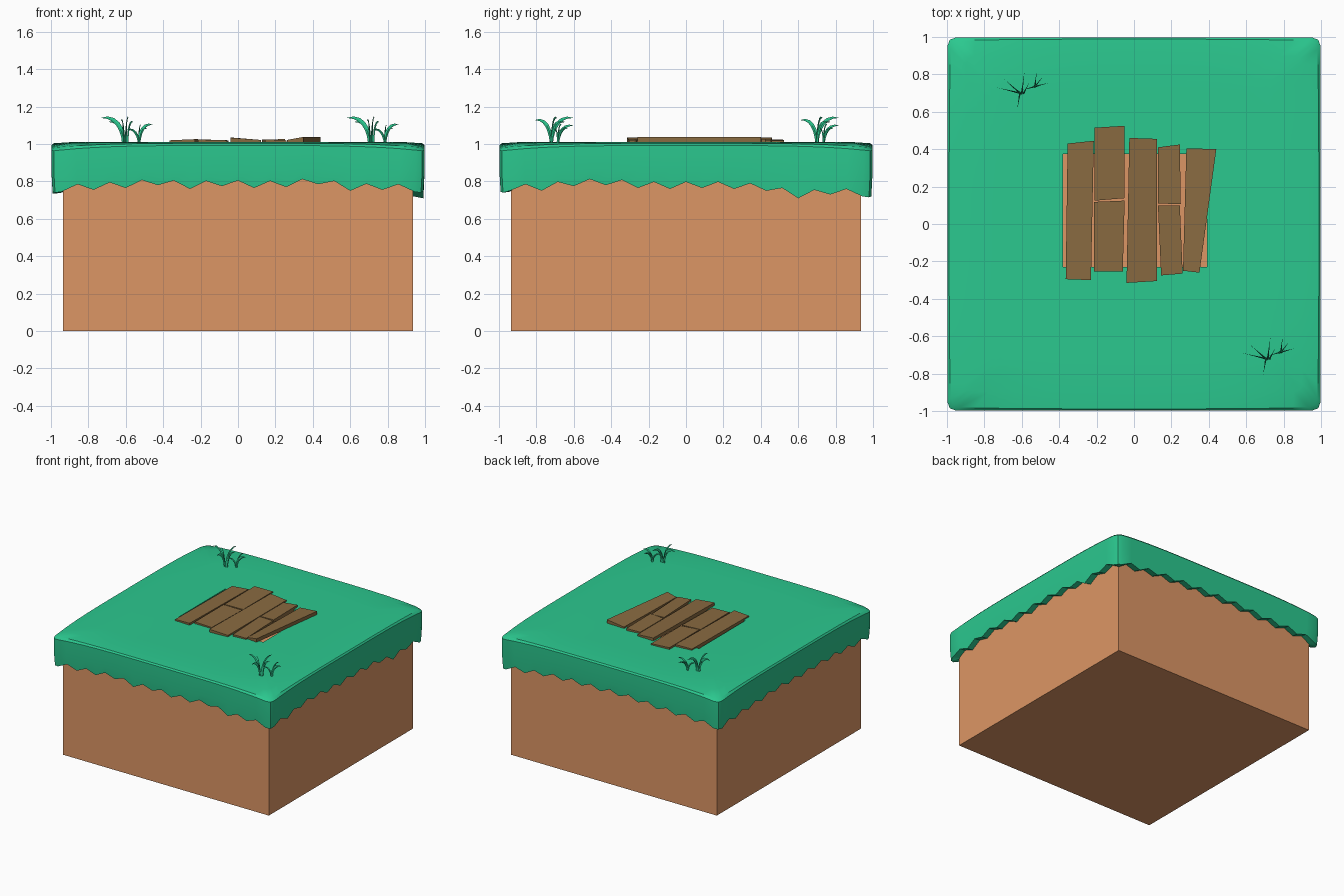
import bpy, bmesh, math
from mathutils import Vector

if "Cube" in bpy.data.objects:
    bpy.data.objects.remove(bpy.data.objects["Cube"])


def material(name, rgb):
    m = bpy.data.materials.new(name)
    m.diffuse_color = (*rgb, 1)
    m.use_nodes = True
    m.node_tree.nodes["Principled BSDF"].inputs["Base Color"].default_value = m.diffuse_color
    return m


GREEN = material("grass", (0.024, 0.58, 0.275))
EARTH = material("dirt", (0.72, 0.305, 0.13))
WOOD = material("wood", (0.25, 0.145, 0.052))


def finish(bm, name, mat, smooth=None):
    bmesh.ops.recalc_face_normals(bm, faces=bm.faces[:])
    me = bpy.data.meshes.new(name)
    bm.to_mesh(me)
    bm.free()
    me.materials.append(mat)
    if smooth:
        me.shade_smooth()
        me.set_sharp_from_angle(angle=math.radians(smooth))
    ob = bpy.data.objects.new(name, me)
    bpy.context.collection.objects.link(ob)
    return ob


def skin(bm, a, b):
    n = len(a)
    for i in range(n):
        bm.faces.new((a[i], a[(i + 1) % n], b[(i + 1) % n], b[i]))


def loft(bm, rings):
    loops = [[bm.verts.new(p) for p in r] for r in rings]
    for a, b in zip(loops, loops[1:]):
        skin(bm, a, b)
    return loops


def rect(x0, x1, y0, y1, z):
    return [(x0, y0, z), (x1, y0, z), (x1, y1, z), (x0, y1, z)]


# Dirt block
D, PIT = 0.935, 0.93
bm = bmesh.new()
loops = loft(bm, [rect(-D, D, -D, D, 0), rect(-D, D, -D, D, PIT)])
for lp in loops:
    bm.faces.new(lp)
finish(bm, "dirt_block", EARTH)

# Grass cap: ragged lower hem, rounded corners, pit opening in the top
tips = [
    (.745, .755, .765, .78, .76, .775, .765, .77, .785, .75, .755, .745),   # front
    (.75, .75, .775, .78, .765, .76, .765, .76, .75, .71, .73, .72),        # right
    (.72, .735, .755, .765, .77, .77, .775, .77, .76, .755, .75, .74),      # back
    (.735, .75, .76, .765, .775, .77, .765, .77, .765, .76, .75, .745),     # left
]
outline = []                                     # (x, y, hem z, closeness to corner)
for side, row in enumerate(tips):
    c, s = round(math.cos(side * math.pi / 2)), round(math.sin(side * math.pi / 2))
    pts = []
    for k in range(23):
        u = -0.95 + 1.9 * k / 22
        z = row[k // 2] if k % 2 == 0 else (row[k // 2] + row[k // 2 + 1]) / 2 + 0.035
        pts.append((u, -0.998, z))
    pts.append((0.985, -0.985, row[-1] - 0.005))
    for u, v, z in pts:
        outline.append((c * u - s * v, s * u + c * v, z, min(abs(u), 0.985) ** 4))

clamp = lambda v: max(-D + 0.005, min(D - 0.005, v))
rings = [
    [(clamp(x), clamp(y), z + 0.012) for x, y, z, e in outline],
    [(x * .993, y * .993, z) for x, y, z, e in outline],
    [(x, y, 0.86) for x, y, z, e in outline],
    [(x, y, 0.992 - 0.03 * e) for x, y, z, e in outline],
    [(x * (.99 - .01 * e), y * (.99 - .01 * e), 1.004 - 0.022 * e) for x, y, z, e in outline],
    [(x * .9, y * .9, 1.01 - 0.005 * e) for x, y, z, e in outline],
    [(x * .72, y * .72, 1.01) for x, y, z, e in outline],
]
bm = bmesh.new()
loops = loft(bm, rings)
hole = loft(bm, [rect(-.38, .39, -.23, .375, PIT), rect(-.38, .39, -.23, .375, 1.01)])
inner = set(loops[-1]) | set(hole[-1])
edges = [e for e in bm.edges if e.verts[0] in inner and e.verts[1] in inner]
bmesh.ops.triangle_fill(bm, edges=edges, use_beauty=True, normal=(0, 0, 1))
finish(bm, "grass_cap", GREEN, 30)

# Planks over the pit: back-left, back-right, front-right, front-left, then z at left and right
planks = [
    (-.355, .43, -.215, .445, -.23, -.30, -.365, -.295, 1.02, 1.026),
    (-.21, .515, -.05, .525, -.05, .138, -.21, .125, 1.025, 1.02),
    (-.215, .118, -.05, .125, -.06, -.255, -.215, -.255, 1.024, 1.02),
    (-.025, .46, .122, .455, .122, -.305, -.04, -.315, 1.034, 1.022),
    (.128, .41, .245, .425, .25, .106, .128, .11, 1.022, 1.027),
    (.128, .1, .245, .1, .26, -.265, .145, -.275, 1.025, 1.02),
    (.28, .405, .44, .40, .35, -.26, .262, -.25, 1.022, 1.038),
]
for i, p in enumerate(planks):
    zs = (p[8], p[9], p[9], p[8])
    top = [(p[2 * k], p[2 * k + 1], zs[k]) for k in range(4)]
    bm = bmesh.new()
    for lp in loft(bm, [[(x, y, z - 0.03) for x, y, z in top], top]):
        bm.faces.new(lp)
    finish(bm, f"plank_{i + 1}", WOOD)


# Grass tufts: curved tapering blades
def blade(bm, x, y, dx, dy, h, w):
    d, reach = Vector((dx, dy, 0)).normalized(), math.hypot(dx, dy)
    side = Vector((-d.y, d.x, 0))
    curve = lambda t: Vector((x, y, 1.0)) + d * reach * t ** 1.9 + Vector((0, 0, h * math.sin(t * 1.75)))
    rings, n = [], 6
    for i in range(n):
        t = i / n
        tan = (curve(t + .02) - curve(t)).normalized()
        nor, r = tan.cross(side), w * (0.7 + 0.6 * t - 1.25 * t ** 3)
        rings.append([curve(t) + nor * r, curve(t) + side * .006 * (1 - t),
                      curve(t) - nor * r, curve(t) - side * .006 * (1 - t)])
    loops = loft(bm, rings)
    bm.faces.new(loops[0])
    tip = bm.verts.new(curve(1))
    for k in range(4):
        bm.faces.new((loops[-1][k], loops[-1][(k + 1) % 4], tip))


blades = [
    (-.01, 0, -.125, .03, .142, .014), (-.01, 0, -.085, .075, .12, .011),
    (0, 0, .015, .12, .142, .012), (-.01, 0, -.015, -.09, .13, .012),
    (.01, 0, .03, .055, .12, .01), (.07, .035, .075, .02, .105, .011),
    (.07, .035, .01, .085, .1, .01), (.07, .035, .045, .055, .085, .008),
    (.07, .035, -.07, -.02, .08, .008),
]
for name, cx, cy in (("back_left_tuft", -.6, .7), ("front_right_tuft", .715, -.72)):
    bm = bmesh.new()
    for x, y, dx, dy, h, w in blades:
        blade(bm, cx + x, cy + y, dx, dy, h, w)
    finish(bm, name, GREEN)
